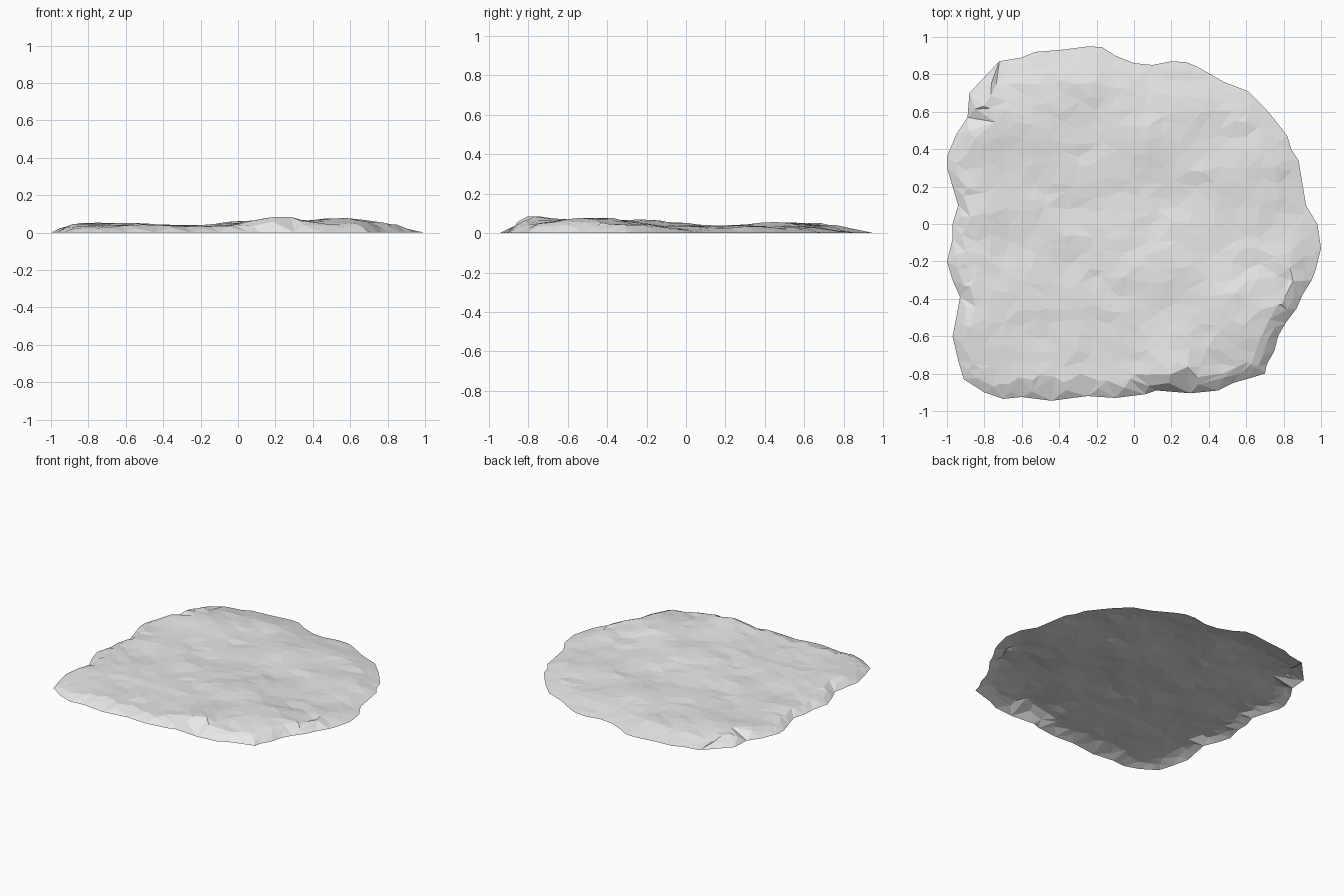
import bpy, bmesh, random
from mathutils import Vector, noise
from mathutils.geometry import delaunay_2d_cdt, intersect_point_line

if "Cube" in bpy.data.objects:
    bpy.data.objects.remove(bpy.data.objects["Cube"])

random.seed(4)

# Ground outline of the slab, seen from above
OUTLINE = [Vector(p) for p in [
    (-.72, .87), (-.60, .89), (-.53, .92), (-.40, .93), (-.24, .95), (-.17, .945), (-.10, .90),
    (0, .86), (.10, .85), (.20, .87), (.28, .865), (.34, .84), (.48, .76), (.61, .71), (.70, .62),
    (.75, .56), (.82, .47), (.84, .40), (.88, .34), (.90, .22), (.92, .10), (.98, 0), (1, -.13),
    (.97, -.25), (.95, -.30), (.90, -.38), (.87, -.45), (.81, -.53), (.77, -.60), (.75, -.68),
    (.71, -.75), (.70, -.80), (.60, -.83), (.53, -.85), (.45, -.89), (.30, -.905), (.12, -.89),
    (.06, -.91), (-.10, -.93), (-.25, -.92), (-.44, -.945), (-.60, -.925), (-.70, -.935),
    (-.80, -.90), (-.91, -.83), (-.94, -.73), (-.97, -.60), (-.95, -.50), (-.93, -.39),
    (-.97, -.30), (-1, -.20), (-.97, -.08), (-.97, 0), (-.94, .10), (-.97, .20), (-1, .30),
    (-1, .36), (-.95, .48), (-.89, .57), (-.88, .70)]]
N = len(OUTLINE)

# Broad swells: x, y, radius, height added
SWELLS = [(.22, -.76, .18, .050), (.56, -.50, .22, .040), (.15, -.25, .28, .034),
          (.02, .45, .2, .016), (-.84, .58, .16, .022), (-.6, .58, .2, .008),
          (-.82, -.55, .2, .012), (-.38, -.1, .25, -.004), (.3, .72, .2, -.008),
          (.85, .1, .25, -.010), (.3, .2, .15, -.006)]


def edge_distance(p):
    best = 9
    for i in range(N):
        a, b = OUTLINE[i], OUTLINE[(i + 1) % N]
        q, t = intersect_point_line(p, a, b)
        t = max(0, min(1, t))
        best = min(best, (p - a.lerp(b, t)).length)
    return best


def inside(p):
    hit = False
    for i in range(N):
        a, b = OUTLINE[i], OUTLINE[(i + 1) % N]
        if (a.y > p.y) != (b.y > p.y) and p.x < a.x + (p.y - a.y) * (b.x - a.x) / (b.y - a.y):
            hit = not hit
    return hit


def rim_width(p):
    # gentle at the back and right, steep at the front and left
    if p.y > .6 and p.x > -.75:
        return .15
    return .14 if p.x > .6 and p.y > -.3 else .06


def height(p):
    z = .034
    for x, y, r, h in SWELLS:
        z += h * 2.718 ** (-((p.x - x) ** 2 + (p.y - y) ** 2) / r ** 2)
    z += .012 * noise.noise((p.x * 3, p.y * 5, 1)) + .010 * noise.noise((p.x * 7, p.y * 10, 4))
    return max(.004, z) * min(1, edge_distance(p) / rim_width(p))


# Points: outline, two broken rim lines, jittered interior
points = list(OUTLINE)
for i in range(N):
    a, b = OUTLINE[i], OUTLINE[(i + 1) % N]
    t = (b - a).normalized()
    for near, far, lo in ((.035, .05, .02), (.07, .1, .05)):
        p = a.lerp(b, random.uniform(.3, .7)) + Vector((t.y, -t.x)) * random.uniform(near, far)
        if inside(p) and edge_distance(p) > lo:
            points.append(p)
STEP = .075
for i in range(-14, 15):
    for j in range(-14, 15):
        p = Vector((i * STEP + random.uniform(-.025, .025), j * STEP + random.uniform(-.025, .025)))
        if inside(p) and edge_distance(p) > .09:
            points.append(p)

verts, _, faces, *_ = delaunay_2d_cdt(points, [(i, (i + 1) % N) for i in range(N)], [], 1, 1e-5)

# Open-bottomed rock sheet
bm = bmesh.new()
bv = [bm.verts.new((p.x, p.y, height(p) if edge_distance(p) > .005 else 0)) for p in verts]
for f in faces:
    bm.faces.new([bv[i] for i in f])
for f in bm.faces:
    f.normal_update()
    if f.normal.z < 0:
        f.normal_flip()
mesh = bpy.data.meshes.new("rock_slab")
bm.to_mesh(mesh)
bm.free()
slab = bpy.data.objects.new("rock_slab", mesh)
bpy.context.collection.objects.link(slab)

stone = bpy.data.materials.new("pale grey stone")
stone.diffuse_color = (.8, .8, .8, 1)
stone.use_nodes = True
stone.node_tree.nodes["Principled BSDF"].inputs["Base Color"].default_value = stone.diffuse_color
mesh.materials.append(stone)
